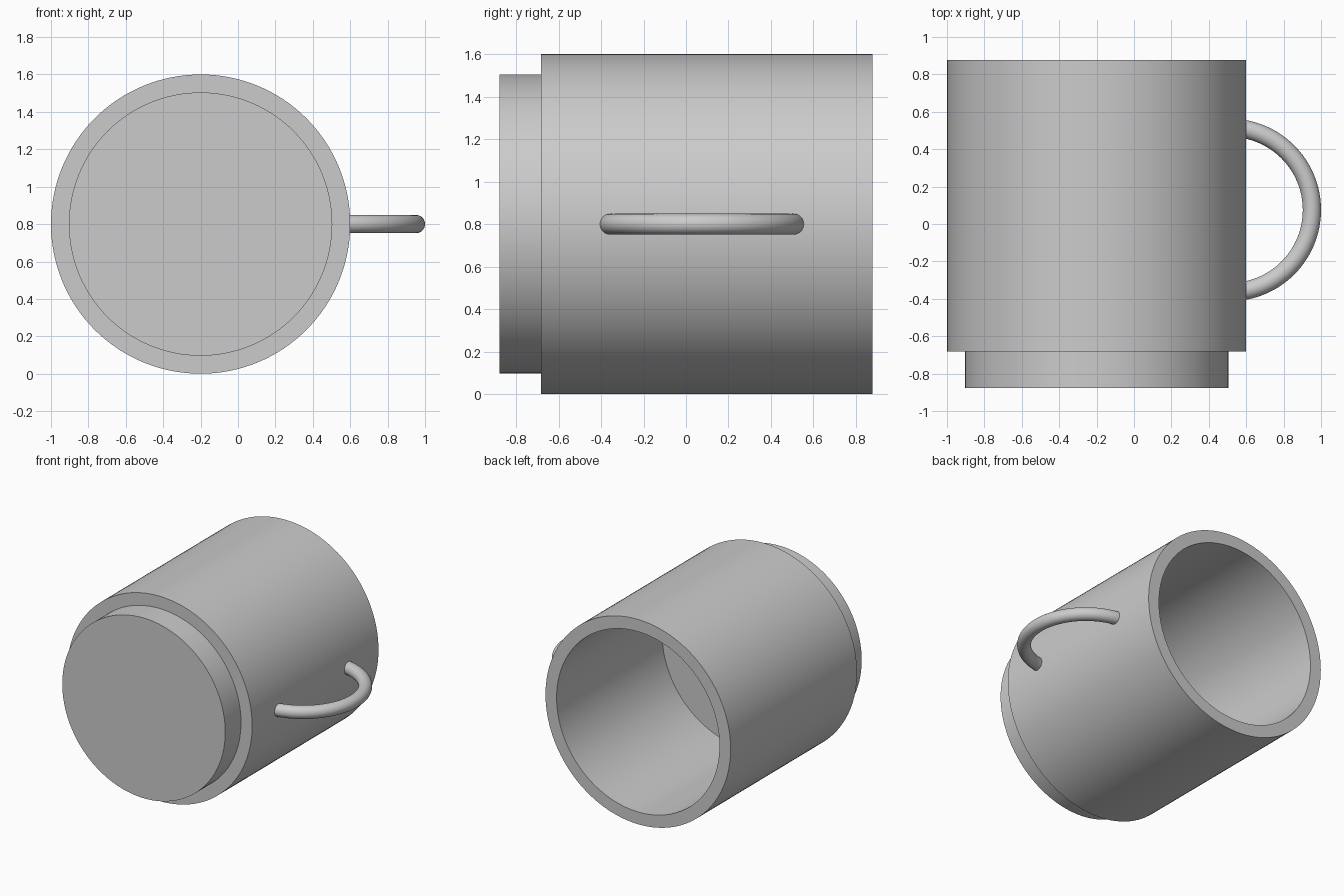
import bpy
import bmesh
from math import pi, radians
from mathutils import Matrix, Vector

cube = bpy.data.objects.get("Cube")
if cube:
    bpy.data.objects.remove(cube, do_unlink=True)

grey = bpy.data.materials.new("plain grey")
grey.use_nodes = True
colour = (0.6, 0.6, 0.6, 1)
grey.diffuse_color = colour
grey.node_tree.nodes["Principled BSDF"].inputs["Base Color"].default_value = colour


def finish(bm, name):
    """Turn a bmesh into a smooth object with sharp edges kept."""
    bmesh.ops.remove_doubles(bm, verts=bm.verts, dist=1e-5)
    bmesh.ops.recalc_face_normals(bm, faces=bm.faces)
    mesh = bpy.data.meshes.new(name)
    bm.to_mesh(mesh)
    bm.free()
    mesh.materials.append(grey)
    obj = bpy.data.objects.new(name, mesh)
    bpy.context.collection.objects.link(obj)
    bpy.ops.object.select_all(action="DESELECT")
    obj.select_set(True)
    bpy.context.view_layer.objects.active = obj
    bpy.ops.object.shade_smooth_by_angle(angle=radians(30))
    return obj


def spin(bm, centre, axis, angle, steps):
    bmesh.ops.spin(bm, geom=bm.verts[:] + bm.edges[:], cent=centre,
                   axis=axis, angle=angle, steps=steps)


# Cup: stepped base, outer wall, rim and cavity turned round the y axis
outer, inner = 0.8, 0.704
back, step, front, floor = 0.8775, -0.6825, -0.8775, -0.425
centre = Vector((-0.2, 0, 0.8))
profile = [(0, front), (inner, front), (inner, step), (outer, step),
           (outer, back), (inner, back), (inner, floor), (0, floor)]
bm = bmesh.new()
verts = [bm.verts.new(centre + Vector((r, y, 0))) for r, y in profile]
for a, b in zip(verts, verts[1:]):
    bm.edges.new((a, b))
spin(bm, centre, (0, 1, 0), 2 * pi, 128)
finish(bm, "cup")

# Handle: half ring of round tube, its ends buried in the wall
tube, ring = 0.0488, 0.439
hub = Vector((1 - tube - ring, 0.075, 0.8))
bm = bmesh.new()
place = Matrix.Translation(hub - Vector((0, ring, 0))) @ Matrix.Rotation(pi / 2, 4, "Y")
bmesh.ops.create_circle(bm, segments=32, radius=tube, matrix=place)
spin(bm, hub, (0, 0, 1), pi, 64)
bmesh.ops.holes_fill(bm, edges=[e for e in bm.edges if e.is_boundary], sides=0)
finish(bm, "handle")
